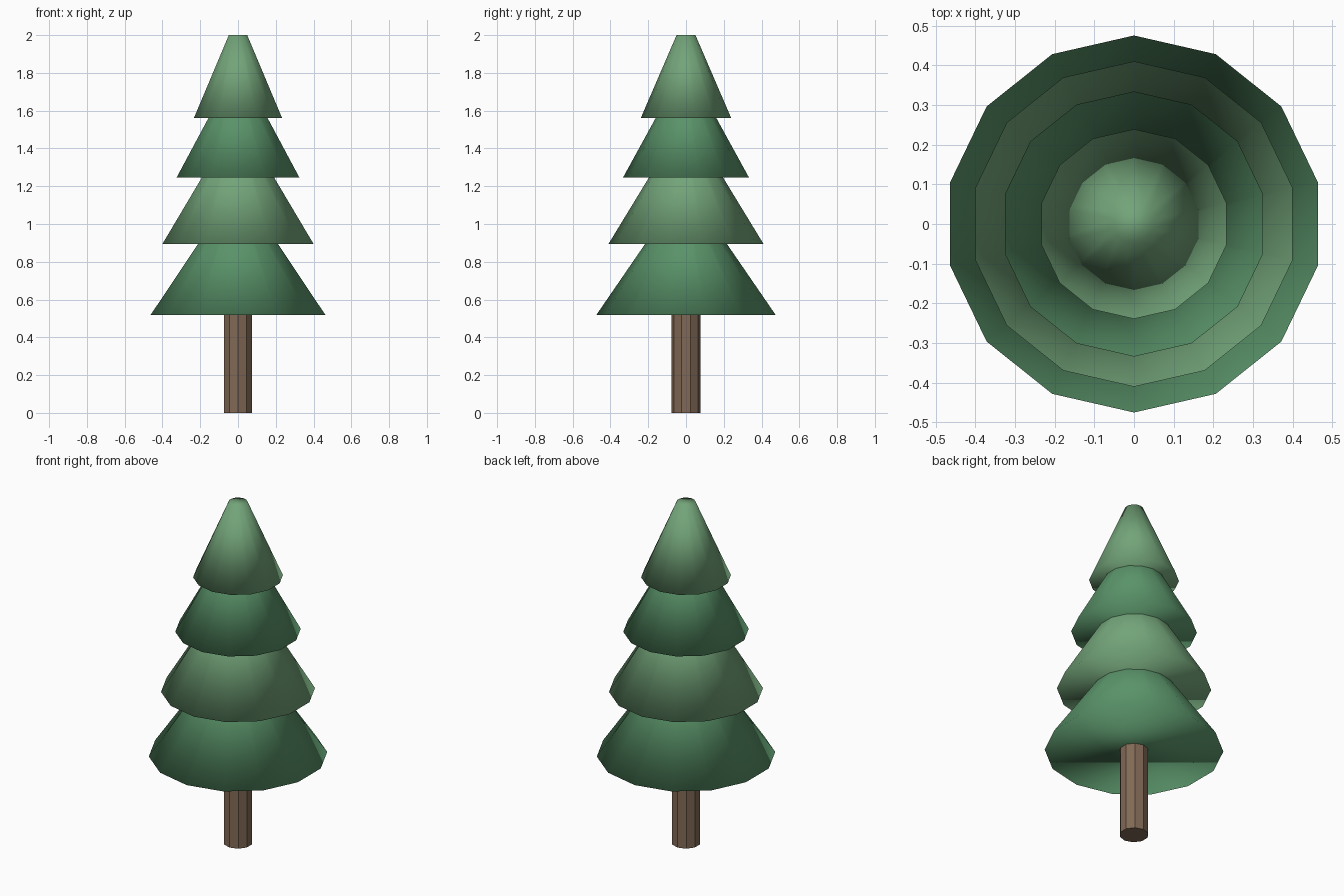
import bpy

if "Cube" in bpy.data.objects:
    bpy.data.objects.remove(bpy.data.objects["Cube"])


def material(name, rgb):
    m = bpy.data.materials.new(name)
    m.diffuse_color = (*rgb, 1)
    m.use_nodes = True
    m.node_tree.nodes["Principled BSDF"].inputs["Base Color"].default_value = m.diffuse_color
    return m


def frustum(name, sides, r_bottom, r_top, z, height, mat):
    bpy.ops.mesh.primitive_cone_add(vertices=sides, radius1=r_bottom, radius2=r_top,
                                    depth=height, location=(0, 0, z + height / 2))
    ob = bpy.context.object
    ob.name = name
    ob.data.materials.append(mat)
    return ob


bark = material("bark", (0.22, 0.14, 0.09))
dark_green = material("dark_green", (0.10, 0.29, 0.14))
light_green = material("light_green", (0.17, 0.37, 0.19))

# Trunk: flat-faced, reaching into the lowest tier
frustum("trunk", 10, 0.078, 0.078, 0, 0.56, bark)

# Foliage tiers, overlapping: base radius, top radius, base height, tier height
tiers = [
    (0.475, 0.07, 0.518, 0.59),
    (0.41, 0.075, 0.895, 0.55),
    (0.334, 0.065, 1.245, 0.49),
    (0.239, 0.05, 1.562, 0.438),
]
for i, (r1, r2, z, h) in enumerate(tiers):
    frustum(f"foliage_tier_{i + 1}", 14, r1, r2, z, h, light_green if i % 2 else dark_green)
    bpy.ops.object.shade_smooth()
